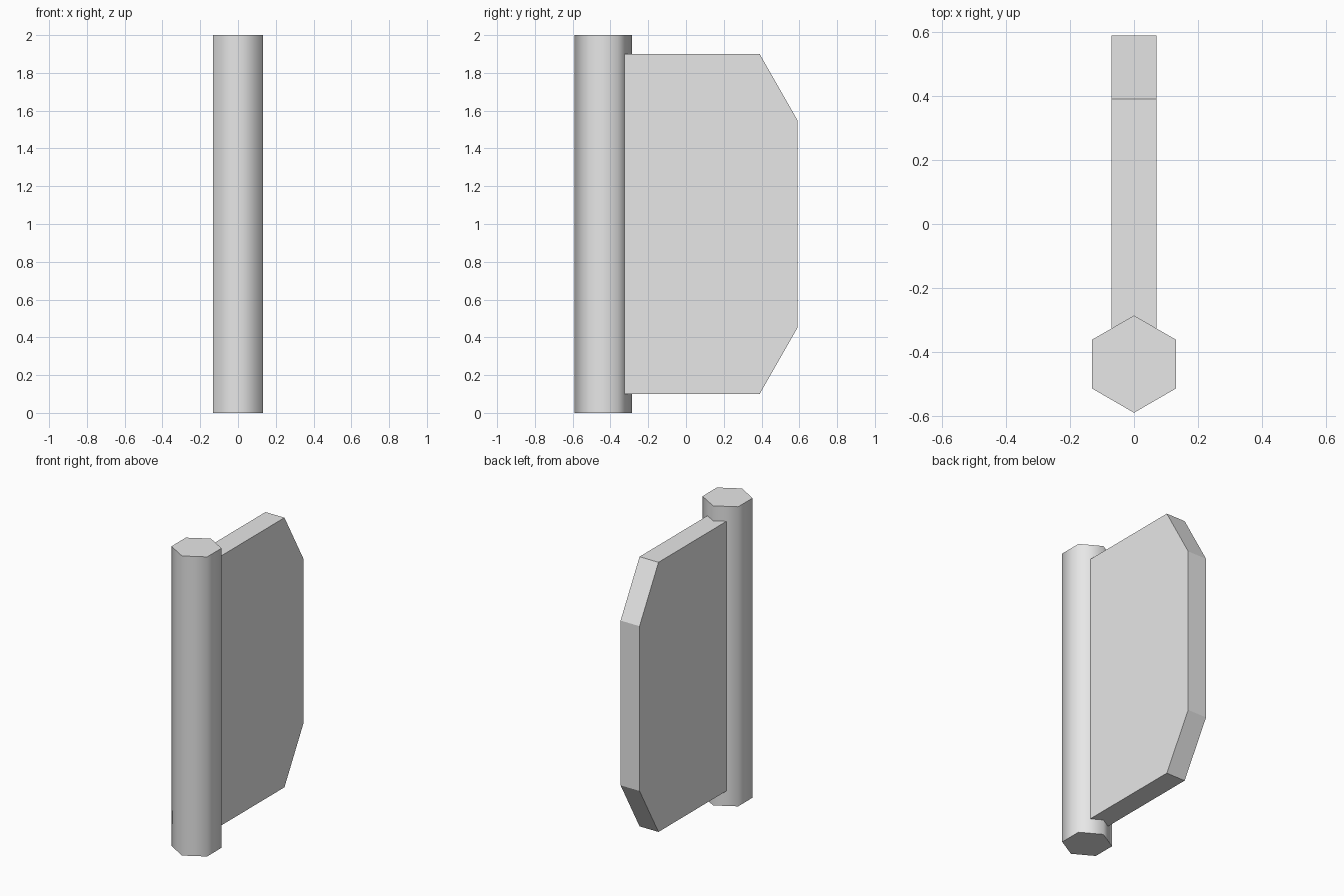
import bpy
import math

cube = bpy.data.objects.get("Cube")
if cube:
    bpy.data.objects.remove(cube, do_unlink=True)

grey = bpy.data.materials.new("light_grey")
grey.use_nodes = True
colour = (0.8, 0.8, 0.8, 1)
grey.diffuse_color = colour
grey.node_tree.nodes["Principled BSDF"].inputs["Base Color"].default_value = colour


def prism(name, start_ring, end_ring):
    """Closed solid between two matching rings of points."""
    n = len(start_ring)
    sides = [(i, (i + 1) % n, (i + 1) % n + n, i + n) for i in range(n)]
    caps = [tuple(reversed(range(n))), tuple(range(n, 2 * n))]
    mesh = bpy.data.meshes.new(name)
    mesh.from_pydata(start_ring + end_ring, [], sides + caps)
    mesh.materials.append(grey)
    obj = bpy.data.objects.new(name, mesh)
    bpy.context.collection.objects.link(obj)
    return obj


# Six-sided hinge post, smooth around its sides with crisp end caps
RADIUS, POST_Y, HEIGHT = 0.152, -0.438, 2.0
hexagon = [(RADIUS * math.cos(a), POST_Y + RADIUS * math.sin(a))
           for a in (math.radians(30 + 60 * i) for i in range(6))]
post = prism("hinge_post",
             [(x, y, 0) for x, y in hexagon],
             [(x, y, HEIGHT) for x, y in hexagon])
for face in post.data.polygons:
    face.use_smooth = True
post.data.set_sharp_from_angle(angle=math.radians(70))

# Flat panel with its two outer corners cut away
HALF_THICKNESS = 0.07
upper = [(0.59, 1.55), (0.39, 1.9), (-0.325, 1.9)]
outline = upper + [(y, HEIGHT - z) for y, z in reversed(upper)]
prism("panel",
      [(-HALF_THICKNESS, y, z) for y, z in outline],
      [(HALF_THICKNESS, y, z) for y, z in outline])
